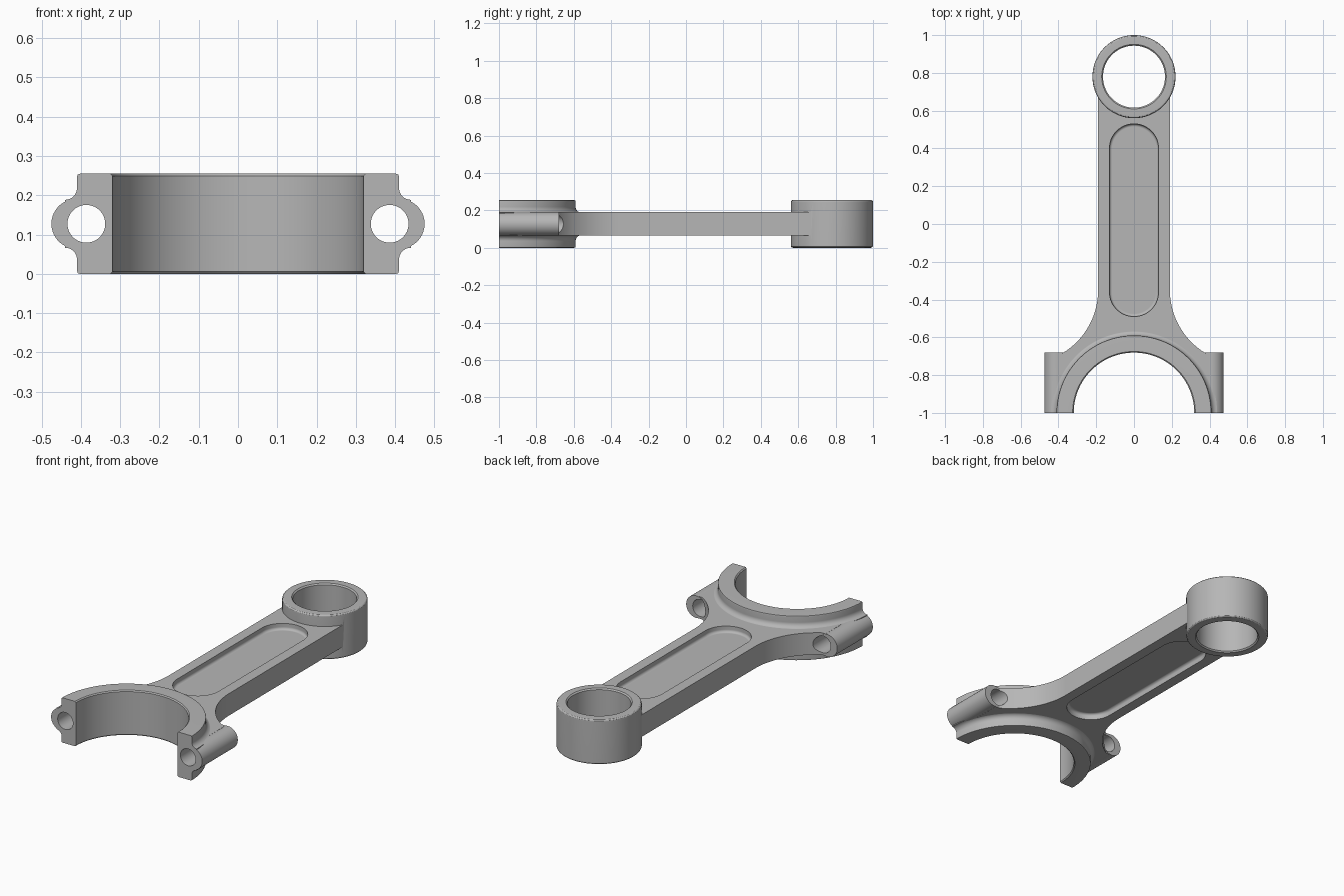
import bpy, bmesh, math
from math import sin, cos, pi

if "Cube" in bpy.data.objects:
    bpy.data.objects.remove(bpy.data.objects["Cube"])

MID = 0.1275          # half the height of the part
BIG, SMALL = -1.0, 0.78   # y of the two bore centres

steel = bpy.data.materials.new("grey_steel")
steel.diffuse_color = (0.47, 0.47, 0.47, 1)
steel.use_nodes = True
steel.node_tree.nodes["Principled BSDF"].inputs["Base Color"].default_value = steel.diffuse_color


def loft(name, rings, closed=False):
    """Skin a list of equal-length point loops; cap the ends unless closed."""
    bm = bmesh.new()
    vs = [[bm.verts.new(p) for p in r] for r in rings]
    n = len(vs[0])
    pairs = list(zip(vs, vs[1:])) + ([(vs[-1], vs[0])] if closed else [])
    for a, b in pairs:
        for i in range(n):
            j = (i + 1) % n
            bm.faces.new((a[i], a[j], b[j], b[i]))
    if not closed:
        bm.faces.new(vs[0])
        bm.faces.new(vs[-1])
    bmesh.ops.recalc_face_normals(bm, faces=bm.faces)
    me = bpy.data.meshes.new(name)
    bm.to_mesh(me)
    bm.free()
    me.materials.append(steel)
    ob = bpy.data.objects.new(name, me)
    bpy.context.collection.objects.link(ob)
    return ob


def arc(cx, cy, r, a0, a1, n):
    """Points on an arc, angles in degrees."""
    return [(cx + r * cos(math.radians(a0 + (a1 - a0) * i / n)),
             cy + r * sin(math.radians(a0 + (a1 - a0) * i / n))) for i in range(n + 1)]


def lathe(name, upper, cy, n=112):
    """Revolve a (radius, z) profile, mirrored about mid height, around (0, cy)."""
    prof = upper + [(r, 2 * MID - z) for r, z in reversed(upper)]
    rings = []
    for k in range(n):
        a = 2 * pi * (k + 0.5) / n
        rings.append([(r * cos(a), cy + r * sin(a), z) for r, z in prof])
    return loft(name, rings, closed=True)


def rod(name, x, r, y0, y1, n=48):
    """Cylinder along y at mid height."""
    return loft(name, [[(x + r * cos(2 * pi * (k + .5) / n), y,
                         MID + r * sin(2 * pi * (k + .5) / n)) for k in range(n)]
                       for y in (y0, y1)])


def combine(target, other, op):
    m = target.modifiers.new(op, 'BOOLEAN')
    m.operation, m.solver, m.object = op, 'EXACT', other
    bpy.context.view_layer.objects.active = target
    bpy.ops.object.modifier_apply(modifier=m.name)
    bpy.data.objects.remove(other, do_unlink=True)


# Shank with flared foot: right half outline, mirrored to the left
flare = arc(0.58, -0.35, 0.39, 180, 238.3, 20)
right = arc(0, SMALL, 0.19, 270, 360, 16) + flare
right += [(0.40, -0.682), (0.40, -1.1), (0.36, -1.1)]
right += arc(0, BIG, 0.36, 0, 90, 24)
outline = right + [(-x, y) for x, y in reversed(right[1:-1])]
body = loft("connecting_rod", [[(x, y, z) for x, y in outline] for z in (0.065, 0.19)])

# Recessed pockets on both faces, with a small fillet around the floor
for s in (1, -1):
    layers = [(0.10, 0.13), (0.0425, 0.13)]
    layers += [(0.0425 - 0.015 * sin(t), 0.115 + 0.015 * cos(t))
               for t in (pi / 8, pi / 4, 3 * pi / 8, pi / 2)]
    rings = [[(x, y, MID + s * h) for x, y in
              arc(0, 0.40, r, 0, 180, 32) + arc(0, -0.36, r, 180, 360, 32)]
             for h, r in layers]
    combine(body, loft("pocket_cutter", rings), 'DIFFERENCE')

# Small end eye
eye = [(0.164, 0.248), (0.171, 0.255), (0.208, 0.255), (0.214, 0.2535),
       (0.2185, 0.249), (0.22, 0.243)]
combine(body, lathe("small_end", eye, SMALL), 'UNION')

# Big end bearing half, with a fillet running down to the shank
saddle = [(0.319, 0.249), (0.325, 0.255), (0.402, 0.255), (0.408, 0.253), (0.41, 0.247)]
saddle += arc(0.44, 0.2185, 0.03, 180, 270, 8)
combine(body, lathe("big_end", saddle, BIG), 'UNION')

# Bolt bosses and their holes
for s in (1, -1):
    combine(body, rod("bolt_boss", s * 0.412, 0.063, -1.1, -0.68), 'UNION')
for s in (1, -1):
    combine(body, rod("bolt_hole_cutter", s * 0.386, 0.048, -1.3, -0.5), 'DIFFERENCE')

# Flat parting face at the front
block = [[(x, y, z) for x, y in ((-1, -2), (1, -2), (1, -1), (-1, -1))] for z in (-1, 1)]
combine(body, loft("parting_cutter", block), 'DIFFERENCE')

# Smooth shading with crisp edges
bpy.ops.object.select_all(action='DESELECT')
body.select_set(True)
bpy.context.view_layer.objects.active = body
bpy.ops.object.shade_smooth_by_angle(angle=math.radians(30))
wn = body.modifiers.new("even_shading", 'WEIGHTED_NORMAL')
wn.keep_sharp = True
